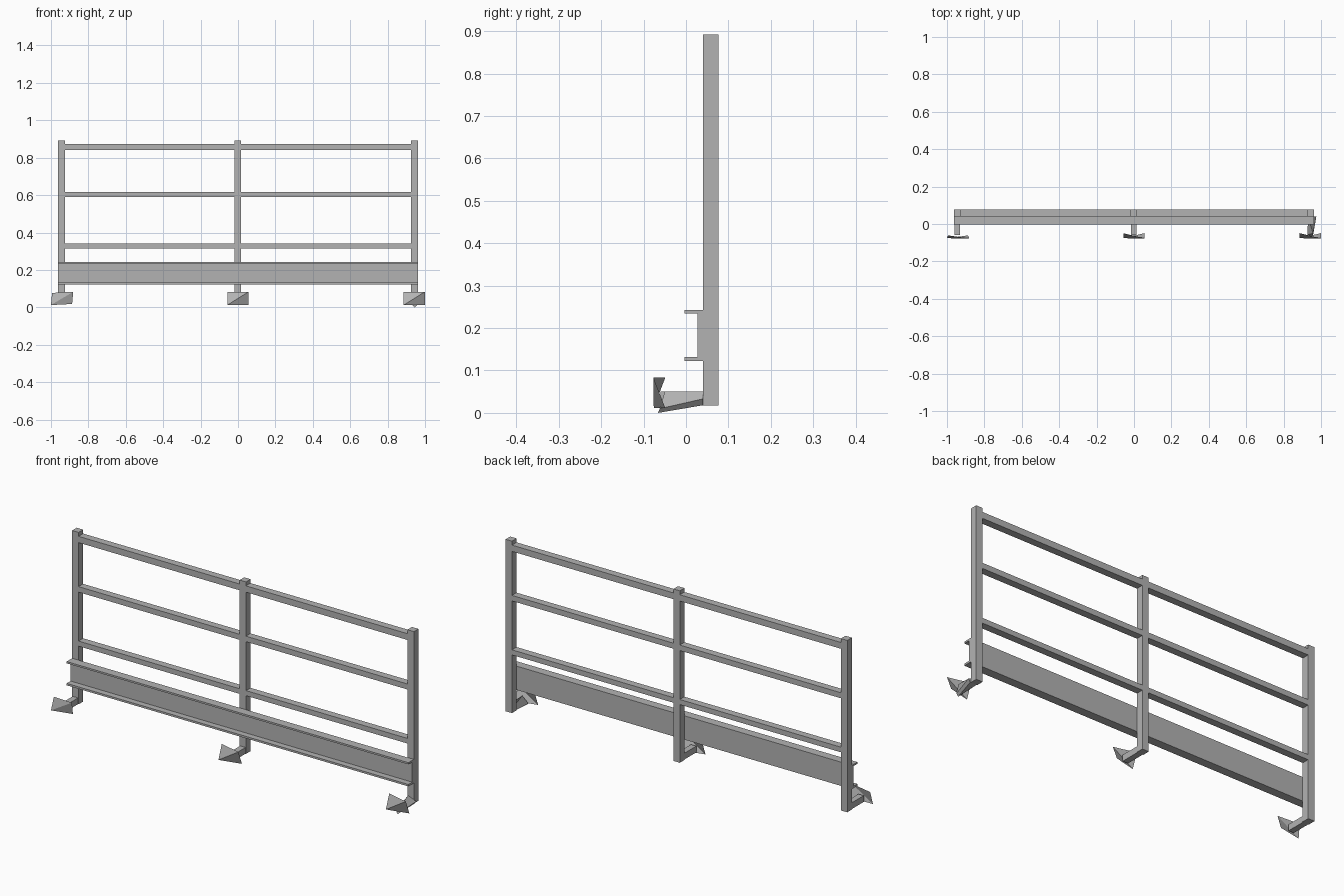
import bpy, bmesh

cube = bpy.data.objects.get("Cube")
if cube:
    bpy.data.objects.remove(cube, do_unlink=True)

# Single painted steel colour
steel = bpy.data.materials.new("grey_steel")
steel.use_nodes = True
GREY = (0.45, 0.45, 0.45, 1)
steel.diffuse_color = GREY
steel.node_tree.nodes["Principled BSDF"].inputs["Base Color"].default_value = GREY


def make(name, verts, faces):
    bm = bmesh.new()
    vs = [bm.verts.new(v) for v in verts]
    for f in faces:
        bm.faces.new([vs[i] for i in f])
    bmesh.ops.recalc_face_normals(bm, faces=bm.faces)
    mesh = bpy.data.meshes.new(name)
    bm.to_mesh(mesh)
    bm.free()
    mesh.materials.append(steel)
    obj = bpy.data.objects.new(name, mesh)
    bpy.context.collection.objects.link(obj)
    return obj


def prism(name, back, front):
    """Solid between two matching outlines."""
    n = len(back)
    sides = [(i, (i + 1) % n, (i + 1) % n + n, i + n) for i in range(n)]
    return make(name, back + front, sides + [tuple(range(n)), tuple(range(n, 2 * n))])


def rect(x0, x1, y, z0, z1):
    return [(x0, y, z0), (x1, y, z0), (x1, y, z1), (x0, y, z1)]


def box(name, x0, x1, y0, y1, z0, z1):
    return prism(name, rect(x0, x1, y1, z0, z1), rect(x0, x1, y0, z0, z1))


Y0, Y1 = 0.04, 0.077
HALF = 0.018
posts = {"right": -0.944, "middle": -0.001, "left": 0.944}

# Upright posts
for side, x in posts.items():
    box(side + "_post", x - HALF, x + HALF, Y0, Y1, 0.018, 0.893)

# Horizontal rails, one per bay
xs = list(posts.values())
for level, z0, z1 in (("top", 0.841, 0.873), ("middle", 0.589, 0.617), ("lower", 0.314, 0.34)):
    for bay, a, b in (("right", xs[0], xs[1]), ("left", xs[1], xs[2])):
        box(f"{level}_rail_{bay}", a + HALF, b - HALF, Y0, Y1, z0, z1)

# Channel-section toe board, open to the front
profile = [(Y0, 0.122), (-0.004, 0.122), (-0.004, 0.132), (0.027, 0.132),
           (0.027, 0.234), (-0.004, 0.234), (-0.004, 0.243), (Y0, 0.243)]
prism("toe_board", [(-0.962, y, z) for y, z in profile], [(0.962, y, z) for y, z in profile])

# Foot arms; the left one is bent out of shape
for side in ("right", "middle"):
    x = posts[side]
    box(side + "_foot_arm", x - 0.015, x + 0.015, -0.06, Y0, 0.018, 0.05)
prism("left_foot_arm",
      [(0.93, Y0, 0.018), (0.965, Y0, 0.018), (0.975, Y0, 0.033), (0.93, Y0, 0.05)],
      [(0.928, -0.058, 0.015), (0.945, -0.066, 0), (0.957, -0.062, 0.01), (0.957, -0.05, 0.05)])


# Foot plates: sheets creased along one diagonal
def plate(name, x, fold, skew):
    back = -0.077 + fold
    verts = [(x - 0.056 - skew, -0.076, 0.012), (x + 0.057 - skew, back, 0.012 + skew),
             (x + 0.057, -0.077, 0.083), (x - 0.056, back, 0.083 - skew)]
    make(name, verts, [(0, 1, 2), (0, 2, 3)])


plate("right_foot_plate", -0.938, 0.016, 0.006)
plate("middle_foot_plate", posts["middle"], 0.028, 0)
plate("left_foot_plate", 0.942, 0.028, 0)
